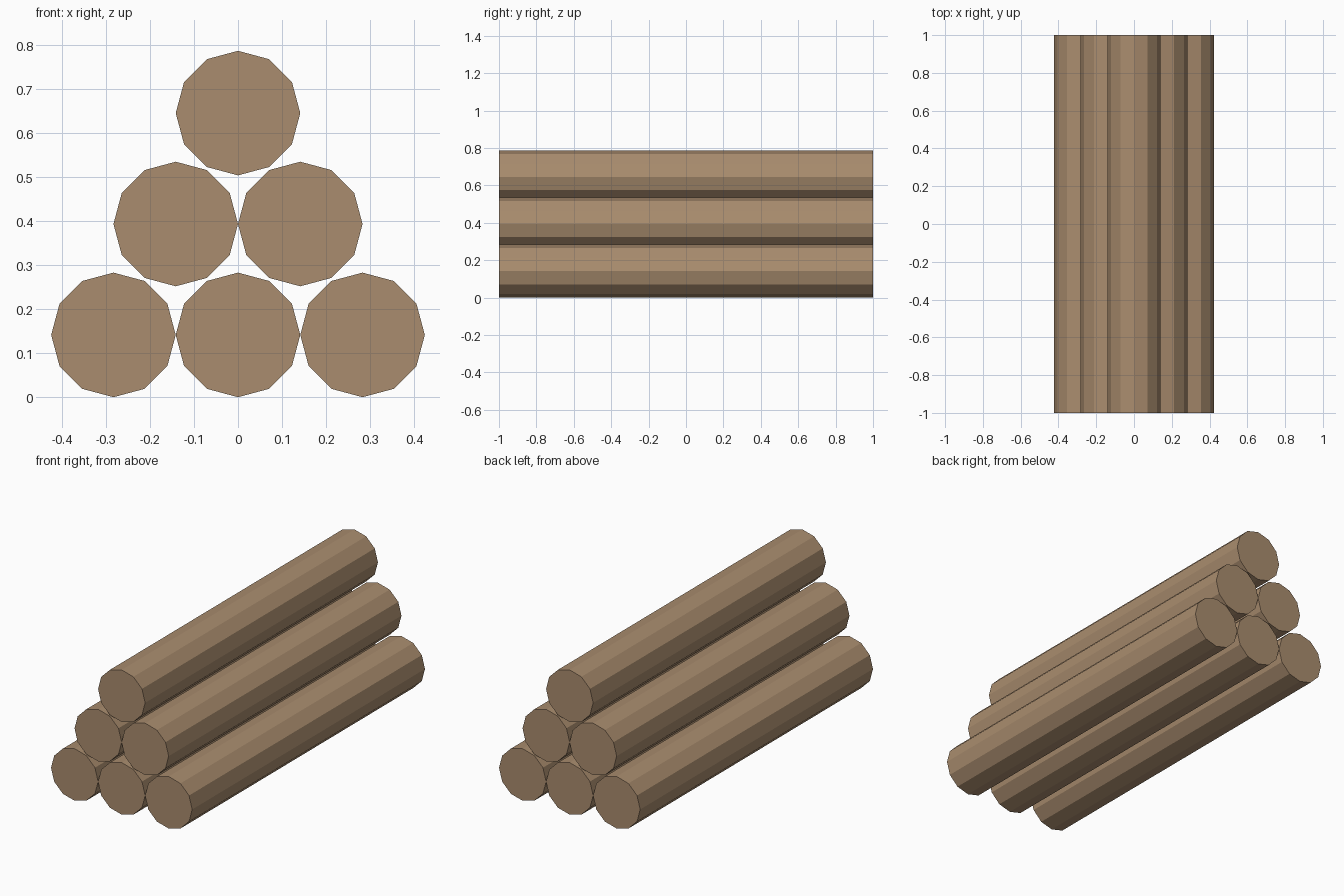
import bpy
import math

cube = bpy.data.objects.get("Cube")
if cube:
    bpy.data.objects.remove(cube, do_unlink=True)

RADIUS = 0.1415
ROW_RISE = 0.252
LENGTH = 2.0
ROWS = 3

# Bark brown, used on the whole log
wood = bpy.data.materials.new("wood_brown")
wood.use_nodes = True
colour = (0.40, 0.265, 0.157, 1)
wood.diffuse_color = colour
wood.node_tree.nodes["Principled BSDF"].inputs["Base Color"].default_value = colour


def add_log(name, x, z):
    """A twelve-sided log lying along the y axis."""
    bpy.ops.mesh.primitive_cylinder_add(
        vertices=12, radius=RADIUS, depth=LENGTH,
        location=(x, 0, z), rotation=(math.pi / 2, 0, 0))
    log = bpy.context.object
    log.name = name
    bpy.ops.object.transform_apply(location=False, rotation=True, scale=False)
    log.data.materials.append(wood)


# Stack of logs: each row has one fewer than the row below
for row in range(ROWS):
    count = ROWS - row
    for i in range(count):
        x = (2 * i - (count - 1)) * RADIUS
        add_log(f"log_row{row + 1}_{i + 1}", x, RADIUS + row * ROW_RISE)
